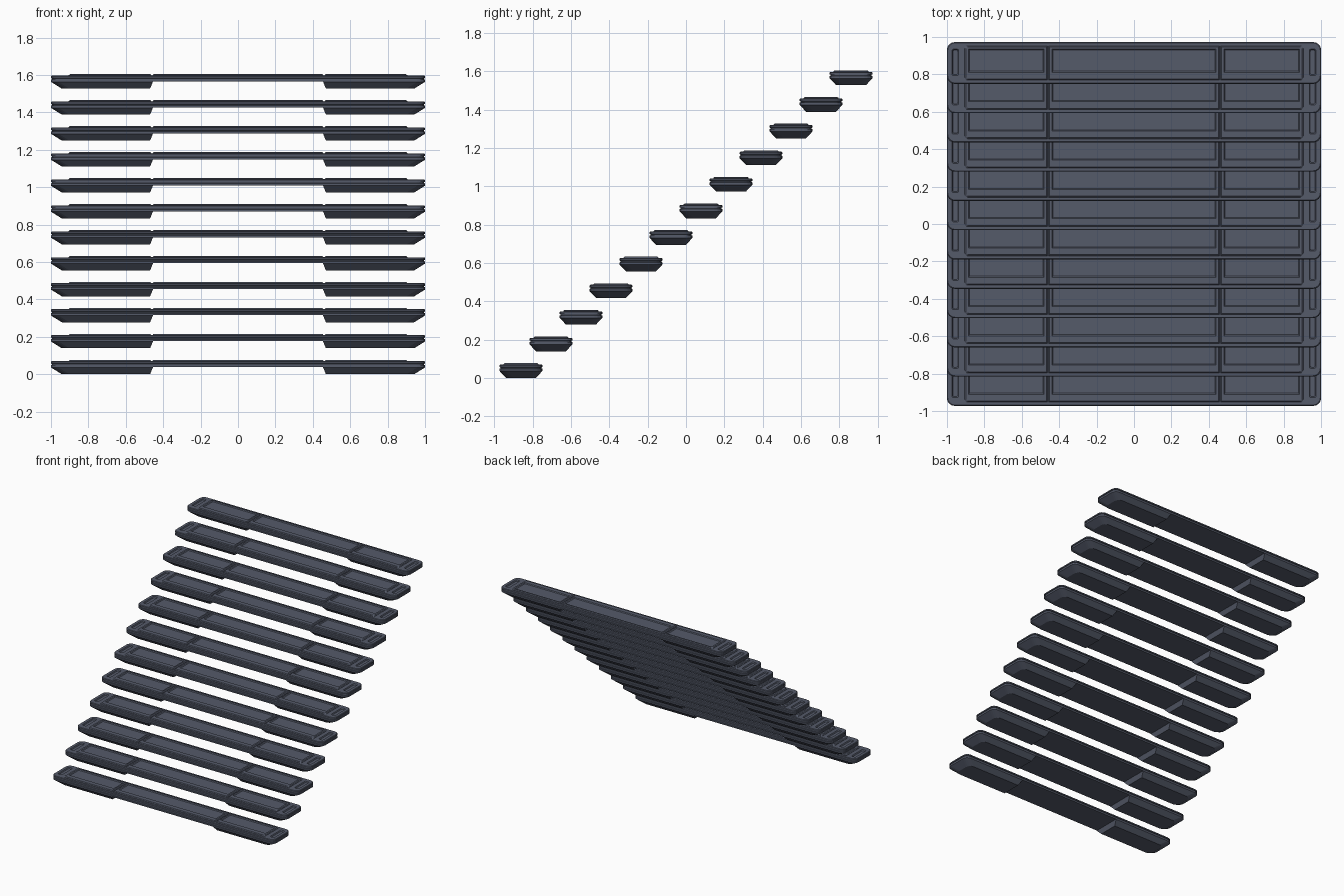
import bpy, bmesh, math

if "Cube" in bpy.data.objects:
    bpy.data.objects.remove(bpy.data.objects["Cube"])

STEPS, RISE, RUN = 12, 0.1388, 0.1565
HALF_D = 0.1115   # half depth of one tread

slate = bpy.data.materials.new("slate grey")
slate.diffuse_color = (0.09, 0.103, 0.143, 1)
slate.use_nodes = True
slate.node_tree.nodes["Principled BSDF"].inputs["Base Color"].default_value = slate.diffuse_color


def outline(x0, x1, y0, y1, r_left=0.0, r_right=0.0, seg=4):
    """Rectangle with separately rounded left and right corners."""
    pts = []
    corners = [(x1, y0, -1, 1, r_right, -90), (x1, y1, -1, -1, r_right, 0),
               (x0, y1, 1, -1, r_left, 90), (x0, y0, 1, 1, r_left, 180)]
    for x, y, sx, sy, r, a0 in corners:
        if r == 0:
            pts.append((x, y))
            continue
        for i in range(seg + 1):
            a = math.radians(a0 + 90 * i / seg)
            pts.append((x + sx * r + r * math.cos(a), y + sy * r + r * math.sin(a)))
    return pts


def loft(bm, layers):
    """Closed solid through a list of (outline, z), bottom to top."""
    rings = [[bm.verts.new((x, y, z)) for x, y in pts] for pts, z in layers]
    n = len(rings[0])
    for a, b in zip(rings, rings[1:]):
        for i in range(n):
            j = (i + 1) % n
            bm.faces.new((a[i], a[j], b[j], b[i]))
    bm.faces.new(rings[0][::-1])
    bm.faces.new(rings[-1])


def make(name, solids):
    bm = bmesh.new()
    for layers in solids:
        loft(bm, layers)
    bmesh.ops.recalc_face_normals(bm, faces=bm.faces)
    me = bpy.data.meshes.new(name)
    bm.to_mesh(me)
    bm.free()
    me.materials.append(slate)
    ob = bpy.data.objects.new(name, me)
    bpy.context.collection.objects.link(ob)
    return ob


def carve(ob, cutter):
    """Cut one object with another and return the finished mesh."""
    cutter.hide_render = True
    mod = ob.modifiers.new("cut", 'BOOLEAN')
    mod.operation, mod.solver, mod.object = 'DIFFERENCE', 'EXACT', cutter
    dg = bpy.context.evaluated_depsgraph_get()
    me = bpy.data.meshes.new_from_object(ob.evaluated_get(dg))
    bpy.data.objects.remove(ob)
    bpy.data.objects.remove(cutter)
    return me


def recess(x0, x1, y0, y1, floor, top, r=0.0, slope=0.006):
    s = slope
    return [(outline(x0 + s, x1 - s, y0 + s, y1 - s, r, r), floor),
            (outline(x0, x1, y0, y1, r, r), top),
            (outline(x0, x1, y0, y1, r, r), top + 0.01)]


# Slab with rounded corners and a shallow groove around its edge
def slab_ring(i):
    return outline(-1 + i, 1 - i, -HALF_D + i, HALF_D - i, 0.04, 0.04)

slab = make("slab", [[(slab_ring(i), z) for i, z in (
    (0, 0.038), (0, 0.048), (0.005, 0.05), (0.005, 0.055), (0, 0.057),
    (0, 0.066), (0.004, 0.07))]])
slots = make("slot_cutter", [recess(s * 0.955 - 0.018, s * 0.955 + 0.018, -0.067, 0.074,
                                    0.062, 0.07, 0.008, 0.005) for s in (-1, 1)])
slab_mesh = carve(slab, slots)

# Raised tread pad with three sunken panels and two cross grooves
def pad_ring(i):
    return outline(-0.905 + i, 0.905 - i, -0.092 + i, 0.092 - i, 0.015, 0.015)

pad = make("pad", [[(pad_ring(0), 0.065), (pad_ring(0), 0.0715), (pad_ring(0.006), 0.077)]])
cuts = [recess(a, b, -0.05, 0.075, 0.0708, 0.077)
        for a, b in ((-0.885, -0.48), (-0.438, 0.438), (0.48, 0.885))]
cuts += [recess(s * 0.46 - 0.009, s * 0.46 + 0.009, -0.12, 0.12, 0.0708, 0.077)
         for s in (-1, 1)]
pad_mesh = carve(pad, make("panel_cutter", cuts))

# Tapered blocks under both ends
def block(side):
    def ring(inner, outer, dy):
        r = 0.04
        if side > 0:
            return outline(inner, outer, -HALF_D + dy, HALF_D - dy, 0, r)
        return outline(-outer, -inner, -HALF_D + dy, HALF_D - dy, r, 0)
    return [(ring(0.47, 0.942, 0.034), 0), (ring(0.455, 1, 0), 0.036),
            (ring(0.455, 1, 0), 0.042)]

blocks = make("blocks", [block(-1), block(1)])
block_mesh = blocks.data
bpy.data.objects.remove(blocks)

# Twelve identical floating steps
for i in range(STEPS):
    for part, me in (("tread_slab", slab_mesh), ("tread_pad", pad_mesh),
                     ("end_blocks", block_mesh)):
        ob = bpy.data.objects.new(f"{part}_{i + 1}", me)
        ob.location = (0, (i - (STEPS - 1) / 2) * RUN, i * RISE)
        bpy.context.collection.objects.link(ob)
